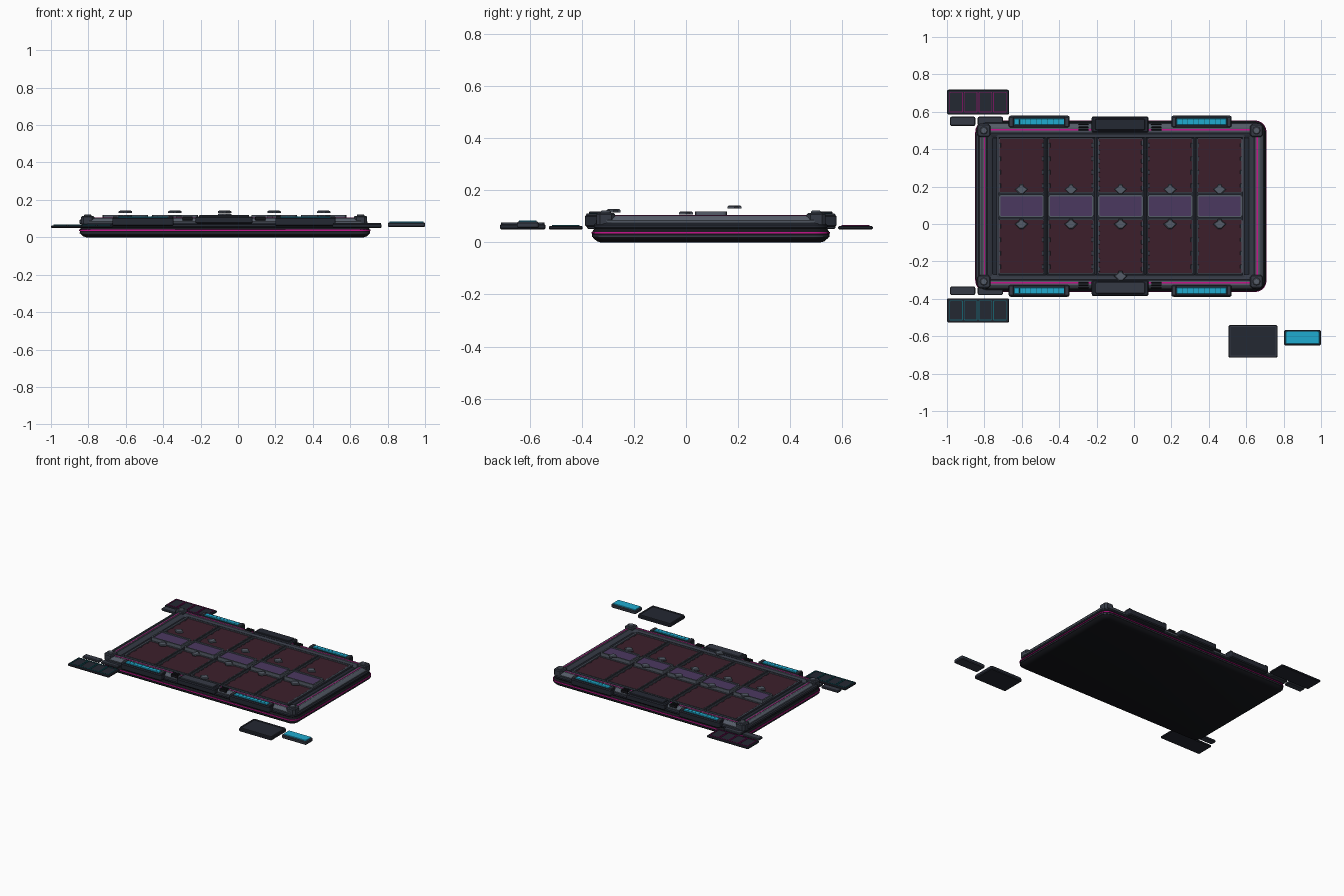
import bpy, bmesh, math

if "Cube" in bpy.data.objects:
    bpy.data.objects.remove(bpy.data.objects["Cube"])

def srgb(h):
    c = [int(h[i:i + 2], 16) / 255 for i in (0, 2, 4)]
    return tuple(((v + 0.055) / 1.055) ** 2.4 if v > 0.04 else v / 12.92 for v in c) + (1,)

def mat(name, h):
    m = bpy.data.materials.new(name)
    m.diffuse_color = srgb(h)
    m.use_nodes = True
    m.node_tree.nodes["Principled BSDF"].inputs["Base Color"].default_value = m.diffuse_color
    return m

BLACK = mat("black", "15161b")
DARK = mat("dark", "242832")
SLATE = mat("slate", "353a45")
GREY = mat("grey", "555c68")
RED = mat("wine", "3c1f2b")
PURPLE = mat("purple", "4b3860")
CYAN = mat("cyan", "1fabd0")
MAGENTA = mat("magenta", "c8128c")
TEAL = mat("teal", "17626f")
PLUM = mat("plum", "7a1560")

def loft(name, c, h, r, profile, m, ring=False, seg=5):
    """Rounded rectangle (centre c, half size h, corner radius r) swept through (inset, z) steps."""
    bm = bmesh.new()
    loops = []
    for inset, z in profile:
        rr = max(r - inset, 0.002)
        hx, hy = h[0] - inset, h[1] - inset
        loop = []
        for k, (sx, sy) in enumerate(((1, 1), (-1, 1), (-1, -1), (1, -1))):
            for i in range(seg + 1):
                a = math.pi / 2 * (k + i / seg)
                loop.append(bm.verts.new((c[0] + sx * (hx - rr) + rr * math.cos(a),
                                          c[1] + sy * (hy - rr) + rr * math.sin(a), z)))
        loops.append(loop)
    n = len(loops[0])
    pairs = list(zip(loops, loops[1:])) + ([(loops[-1], loops[0])] if ring else [])
    for a, b in pairs:
        for i in range(n):
            j = (i + 1) % n
            bm.faces.new((a[i], a[j], b[j], b[i]))
    if not ring:
        bm.faces.new(loops[0][::-1])
        bm.faces.new(loops[-1])
    bmesh.ops.recalc_face_normals(bm, faces=bm.faces)
    me = bpy.data.meshes.new(name)
    bm.to_mesh(me)
    bm.free()
    me.materials.append(m)
    o = bpy.data.objects.new(name, me)
    bpy.context.collection.objects.link(o)
    return o

def span(x0, x1, y0, y1):
    return ((x0 + x1) / 2, (y0 + y1) / 2), (abs(x1 - x0) / 2, abs(y1 - y0) / 2)

def slab(name, x0, x1, y0, y1, z0, z1, m, b=0.005, r=0.01):
    c, h = span(x0, x1, y0, y1)
    return loft(name, c, h, r, [(b, z0), (0, z0 + b), (0, z1 - b), (b, z1)], m, seg=3)

def rim(name, x0, x1, y0, y1, w, z0, z1, m, r=0.008):
    c, h = span(x0, x1, y0, y1)
    return loft(name, c, h, r, [(0, z0), (0, z1), (w, z1), (w, z0)], m, ring=True, seg=2)

def gem(name, x, y, z0, z1):
    # flat eight-sided diamond marker
    bm = bmesh.new()
    pts = [(.036, 0), (.013, .016), (.009, .027), (-.009, .027),
           (-.013, .016), (-.036, 0), (-.009, -.027), (.009, -.027)]
    rows = [[bm.verts.new((x + px * s, y + py * s, z)) for px, py in pts]
            for s, z in ((1, z0), (1, z1 - .004), (.82, z1))]
    for a, b in zip(rows, rows[1:]):
        for i in range(8):
            bm.faces.new((a[i], a[(i + 1) % 8], b[(i + 1) % 8], b[i]))
    bm.faces.new(rows[0][::-1])
    bm.faces.new(rows[-1])
    me = bpy.data.meshes.new(name)
    bm.to_mesh(me)
    bm.free()
    me.materials.append(GREY)
    bpy.context.collection.objects.link(bpy.data.objects.new(name, me))

# Main tray body
C, H = (-0.07, 0.095), (0.776, 0.456)
body = [loft("base_shell", C, H, .06, [(.034, 0), (.018, .005), (.004, .018), (0, .028), (0, .04),
                                       (.006, .05), (.016, .056)], BLACK),
        loft("base_seam", C, H, .06, [(.004, .021), (-.001, .021), (-.001, .026), (.004, .026)], SLATE, True),
        loft("edge_glow", C, H, .06, [(.004, .034), (-.003, .034), (-.003, .041), (.004, .041)], MAGENTA, True),
        loft("waist", C, H, .06, [(.014, .05), (.008, .058), (.008, .068), (.016, .076)], DARK),
        loft("outer_frame", C, H, .06, [(.016, .07), (.014, .084), (.022, .096), (.034, .104), (.056, .104),
                                        (.066, .086), (.066, .07)], GREY, True),
        loft("frame_glow", C, H, .06, [(.044, .1), (.044, .106), (.05, .106), (.05, .1)], MAGENTA, True),
        loft("inner_frame", C, H, .06, [(.052, .07), (.055, .1), (.064, .105), (.08, .098),
                                        (.092, .088), (.092, .07)], SLATE, True),
        loft("bed", C, H, .06, [(.03, .06), (.05, .089)], DARK)]
for o in body:
    bpy.context.view_layer.objects.active = o
    for s in bpy.context.selected_objects:
        s.select_set(False)
    o.select_set(True)
    bpy.ops.object.shade_smooth_by_angle(angle=math.radians(30))

# Left rail
slab("left_rail", -.848, -.826, -.3, .49, .07, .096, SLATE, .006)

# Field frame, dividers and 5 columns of cells
rim("field_rim", -.735, .592, -.285, .475, .012, .085, .1, SLATE)
cols = [-.602 + .265 * i for i in range(5)]
for i, x in enumerate(cols):
    w = .12
    if i < 4:
        slab("column_divider", x + .1265, x + .1385, -.272, .462, .085, .1, SLATE, .003, .004)
    for y0, y1 in ((.168, .457), (-.265, .024)):
        slab("deep_cell", x - w, x + w, y0, y1, .085, .094, RED, .002, .006)
        rim("cell_rim", x - w - .002, x + w + .002, y0 - .002, y1 + .002, .005, .085, .1, GREY)
        for s in (-1, 1):
            for k in range(4 if i != 2 else 6):
                yy = y0 + (y1 - y0) * (k + .5) / (4 if i != 2 else 6)
                slab("edge_notch", x + s * .114 - .004, x + s * .114 + .004, yy - .012, yy + .012,
                     .09, .097, SLATE, .001, .002)
    slab("middle_cell", x - .117, x + .117, .04, .153, .085, .111, PURPLE, .002, .012)
    rim("middle_rim", x - .122, x + .122, .034, .158, .01, .085, .119, GREY, .014)
    gem("upper_marker", x, .186, .13, .142)
    gem("lower_marker", x, 0, .107, .119)
gem("front_marker", cols[2], -.278, .116, .128)

# Corner caps
for x in (-.803, .655):
    for y in (.5, -.308):
        c, h = (x, y), (.036, .036)
        loft("corner_cap", c, h, .014, [(0, .07), (0, .108), (.006, .114)], SLATE, seg=1)
        loft("corner_bolt", c, (.02, .02), .018, [(0, .11), (0, .118), (.004, .122)], GREY, seg=2)

# Edge clips, centre blocks and hinge ribs on both long sides
for s in (-1, 1):
    Y = lambda d: .095 + s * d
    for x0, x1 in ((-.67, -.345), (.2, .522)):
        slab("edge_clip", x0, x1, Y(.418), Y(.484), .06, .106, DARK, .006)
        slab("clip_light", x0 + .028, x1 - .028, Y(.434), Y(.468), .1, .112, CYAN, .002, .004)
        for e in (x0 + .014, x1 - .014):
            slab("clip_end", e - .012, e + .012, Y(.424), Y(.478), .1, .112, SLATE, .003, .005)
        for k in range(1, 9):
            xx = x0 + .028 + (x1 - x0 - .056) * k / 9
            slab("light_tick", xx - .0015, xx + .0015, Y(.436), Y(.466), .108, .1128, TEAL, .0003, .001)
    slab("centre_block", -.226, .078, Y(.394), Y(.48), .072, .112, DARK, .006)
    slab("centre_plate", -.208, .06, Y(.406), Y(.468), .108, .119, SLATE if s < 0 else DARK, .003)
    for x in (-.27, .12):
        for k in range(3):
            slab("hinge_rib", x - .028, x + .028, Y(.405 + .014 * k), Y(.413 + .014 * k),
                 .09, .11, BLACK, .002, .003)

# Detached side trays with four slots, and two small bars each
for y0, y1, bar0, bar1, line in ((.585, .718, .524, .574, PLUM), (-.527, -.397, -.38, -.334, TEAL)):
    slab("side_tray", -1, -.667, y0, y1, .05, .064, DARK, .004)
    for k in range(4):
        x = -.987 + .078 * k
        rim("tray_slot", x, x + .072, y0 + .012, y1 - .012, .004, .06, .068, line, .004)
    for x in (-.984, -.836):
        slab("side_bar", x, x + .136, bar0, bar1, .052, .068, SLATE, .004)

# Detached card deck and light bar
slab("deck", .505, .768, -.715, -.54, .05, .072, DARK, .005)
rim("deck_rim", .508, .765, -.712, -.543, .008, .066, .077, SLATE, .01)
slab("light_bar", .802, 1.0, -.65, -.566, .055, .08, SLATE, .005)
slab("light_bar_top", .81, .992, -.642, -.574, .076, .085, CYAN, .002, .008)
